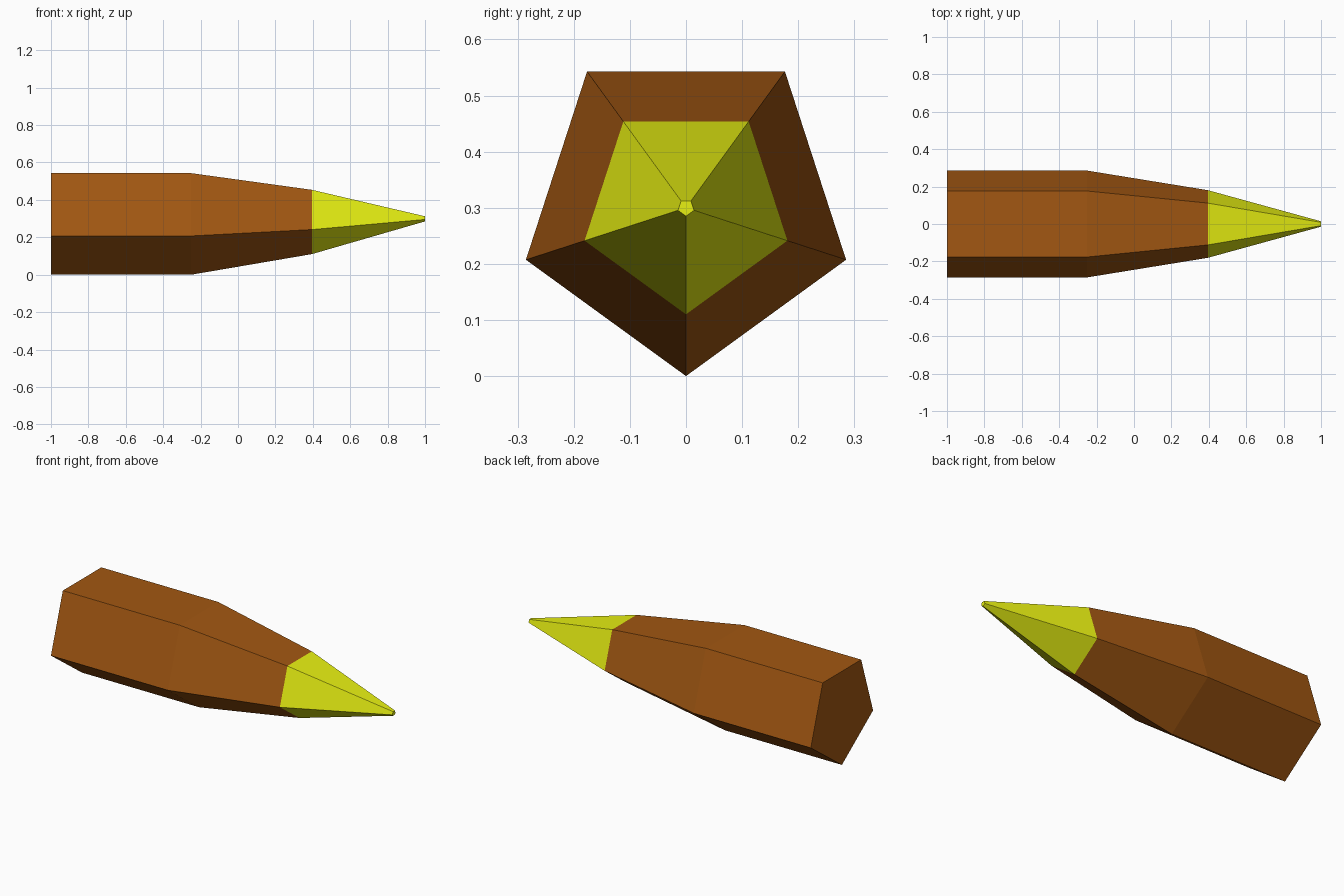
import bpy, bmesh
from math import sin, cos, pi

if "Cube" in bpy.data.objects:
    bpy.data.objects.remove(bpy.data.objects["Cube"])

SIDES, AXIS_Z = 5, 0.3


def material(name, color):
    m = bpy.data.materials.new(name)
    m.diffuse_color = (*color, 1)
    m.use_nodes = True
    m.node_tree.nodes["Principled BSDF"].inputs["Base Color"].default_value = m.diffuse_color
    return m


def tapered_prism(name, profile, mat, cap_back=False, cap_front=False):
    """Skin pentagonal rings along x; profile is (x, radius) from back to front."""
    bm = bmesh.new()
    rings = [[bm.verts.new((x, r * sin(2 * pi * i / SIDES),
                            AXIS_Z - r * cos(2 * pi * i / SIDES)))
              for i in range(SIDES)] for x, r in profile]
    for a, b in zip(rings, rings[1:]):
        for i in range(SIDES):
            j = (i + 1) % SIDES
            bm.faces.new((a[i], b[i], b[j], a[j]))
    # end caps: the back looks to -x, the front to +x
    if cap_back:
        bm.faces.new(rings[0])
    if cap_front:
        bm.faces.new(rings[-1][::-1])
    for f in bm.faces:
        f.normal_update()
    # make the side normals point away from the axis
    side = bm.faces[:][0]
    c = side.calc_center_median()
    if side.normal.y * c.y + side.normal.z * (c.z - AXIS_Z) < 0:
        bmesh.ops.reverse_faces(bm, faces=bm.faces[:])
    # caps follow their end of the body
    for f in bm.faces:
        if abs(f.normal.x) > 0.99 and f.normal.x * f.calc_center_median().x < 0:
            f.normal_flip()
    mesh = bpy.data.meshes.new(name)
    bm.to_mesh(mesh)
    bm.free()
    mesh.materials.append(mat)
    obj = bpy.data.objects.new(name, mesh)
    bpy.context.collection.objects.link(obj)
    return obj


brown = material("brown", (0.36, 0.096, 0.006))
yellow = material("yellow", (0.80, 0.87, 0.006))

# straight body with a tapering shoulder
tapered_prism("body", [(-1, 0.3), (-0.25, 0.3), (0.395, 0.19)], brown, cap_back=True)
# pointed tip with a tiny blunt end
tapered_prism("tip", [(0.395, 0.19), (1, 0.015)], yellow, cap_front=True)
